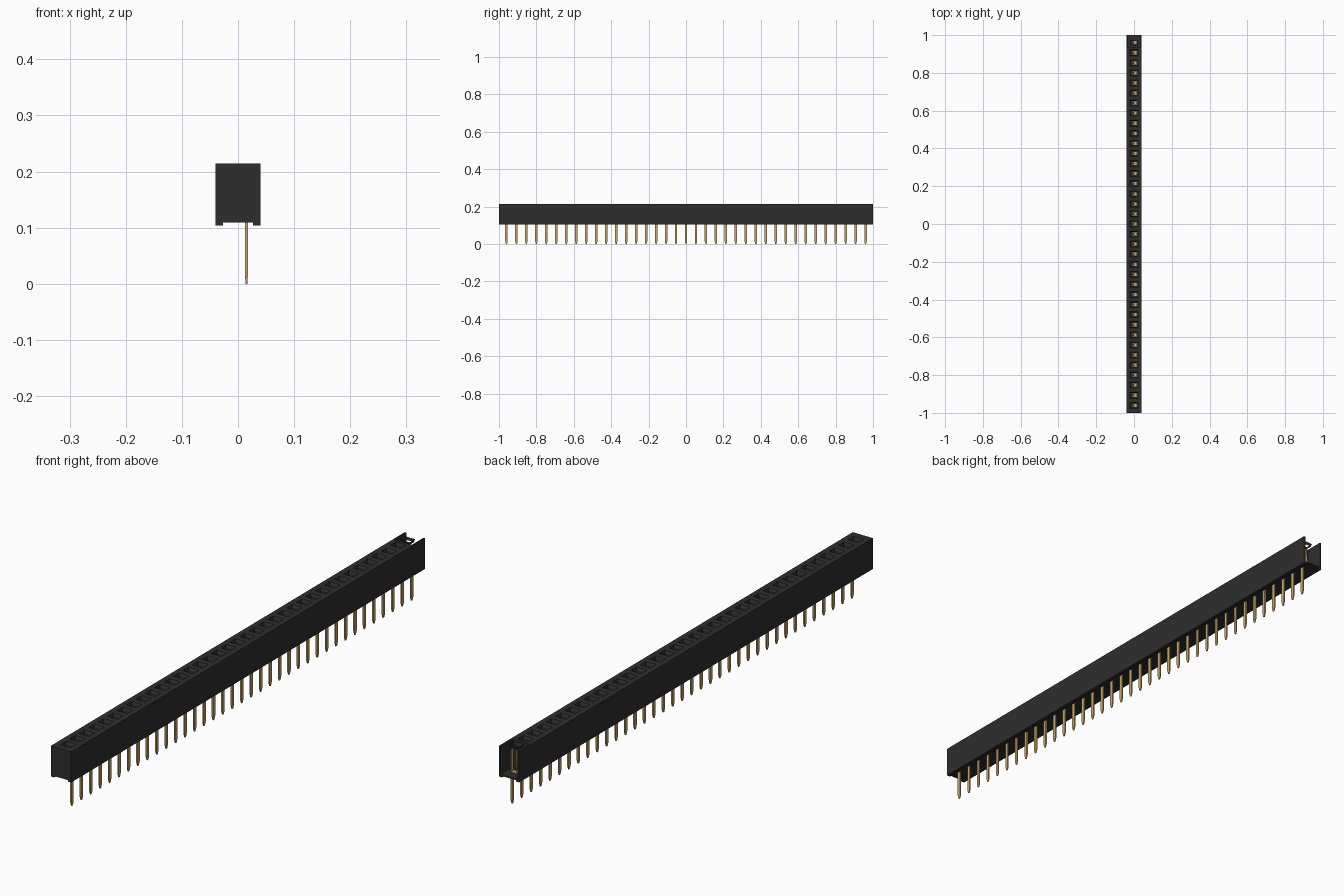
import bpy, bmesh

cube = bpy.data.objects.get("Cube")
if cube:
    bpy.data.objects.remove(cube, do_unlink=True)


def material(name, rgb, rough, metal=0.0):
    m = bpy.data.materials.new(name)
    m.use_nodes = True
    m.diffuse_color = (*rgb, 1)
    b = m.node_tree.nodes["Principled BSDF"]
    b.inputs["Base Color"].default_value = (*rgb, 1)
    b.inputs["Roughness"].default_value = rough
    b.inputs["Metallic"].default_value = metal
    return m


BLACK = material("black plastic", (0.027, 0.027, 0.027), 0.6)
GOLD = material("gold metal", (0.56, 0.39, 0.16), 0.4)

COUNT = 37
PITCH = 2 / (COUNT + 0.5)
ROWS = [(i - (COUNT - 1) / 2) * PITCH for i in range(COUNT)]
TOP, BASE, FOOT = 0.214, 0.109, 0.104
HALF, INNER, FLOOR = 0.04, 0.034, 0.113
PIN_X = 0.015


def finish(name, bm, mat, normals=True):
    if normals:
        bmesh.ops.recalc_face_normals(bm, faces=bm.faces)
    me = bpy.data.meshes.new(name)
    bm.to_mesh(me)
    bm.free()
    me.materials.append(mat)
    ob = bpy.data.objects.new(name, me)
    bpy.context.collection.objects.link(ob)
    return ob


def loft(bm, loops, cap_start=False, cap_end=False):
    """Skin a list of closed loops that have equal point counts."""
    rings = [[bm.verts.new(p) for p in lp] for lp in loops]
    n = len(rings[0])
    for a, b in zip(rings, rings[1:]):
        for i in range(n):
            j = (i + 1) % n
            bm.faces.new((a[i], a[j], b[j], b[i]))
    if cap_start:
        bm.faces.new(rings[0][::-1])
    if cap_end:
        bm.faces.new(rings[-1])


def rect(x, y, hx, hy, z):
    return [(x - hx, y - hy, z), (x + hx, y - hy, z),
            (x + hx, y + hy, z), (x - hx, y + hy, z)]


def box(bm, x0, x1, y0, y1, z0, z1):
    x, y, hx, hy = (x0 + x1) / 2, (y0 + y1) / 2, (x1 - x0) / 2, (y1 - y0) / 2
    loft(bm, [rect(x, y, hx, hy, z0), rect(x, y, hx, hy, z1)], True, True)


# Housing: trough section with two standoff rails, run along y
half = [(0.027, BASE), (0.027, FOOT), (HALF, FOOT), (HALF, TOP),
        (INNER, TOP), (INNER, FLOOR)]
section = half + [(-x, z) for x, z in reversed(half)]
bm = bmesh.new()
loft(bm, [[(x, y, z) for x, z in section] for y in (-1, 1)], True, True)
finish("housing_shell", bm, BLACK)

# Closed front end and partition before the open last cell
bm = bmesh.new()
box(bm, -INNER, INNER, -1, ROWS[0] - PITCH / 2, FLOOR, TOP)
edge = ROWS[-1] - PITCH / 2
box(bm, -INNER, INNER, edge - 0.004, edge, FLOOR, TOP)
finish("end_walls", bm, BLACK)

# Socket cells: top plate, funnel and shaft down to the floor
bm = bmesh.new()
for y in ROWS[:-1]:
    loft(bm, [rect(0, y, INNER, PITCH / 2, TOP),
              rect(0, y, 0.020, 0.016, TOP),
              rect(0, y, 0.018, 0.012, TOP - 0.008),
              rect(0, y, 0.018, 0.012, FLOOR)])
bmesh.ops.remove_doubles(bm, verts=bm.verts, dist=1e-5)
sockets = finish("socket_cells", bm, BLACK)

# Bare funnel in the open last cell
bm = bmesh.new()
loft(bm, [rect(0, ROWS[-1], 0.018, 0.015, TOP),
          rect(0, ROWS[-1], 0.016, 0.012, TOP - 0.010)])
finish("end_funnel", bm, BLACK)

# Solder pins: flat strips with tapered tips
bm = bmesh.new()
for y in ROWS:
    loft(bm, [rect(PIN_X, y, 0.0015, 0.003, 0),
              rect(PIN_X, y, 0.0025, 0.0065, 0.014),
              rect(PIN_X, y, 0.0025, 0.0065, FLOOR + 0.001)], True, True)
finish("solder_pins", bm, GOLD)

# Contacts: base plate with an upright leaf and a sprung leaf
bm = bmesh.new()
for y in ROWS:
    box(bm, -0.010, 0.0175, y - 0.008, y + 0.008, FLOOR, FLOOR + 0.003)
    box(bm, 0.0145, 0.0175, y - 0.006, y + 0.006, FLOOR + 0.003, 0.195)
    loft(bm, [rect(-0.008, y, 0.0015, 0.006, FLOOR + 0.003),
              rect(-0.002, y, 0.0015, 0.005, 0.180),
              rect(-0.005, y, 0.0015, 0.005, 0.195)], True, True)
finish("spring_contacts", bm, GOLD)
